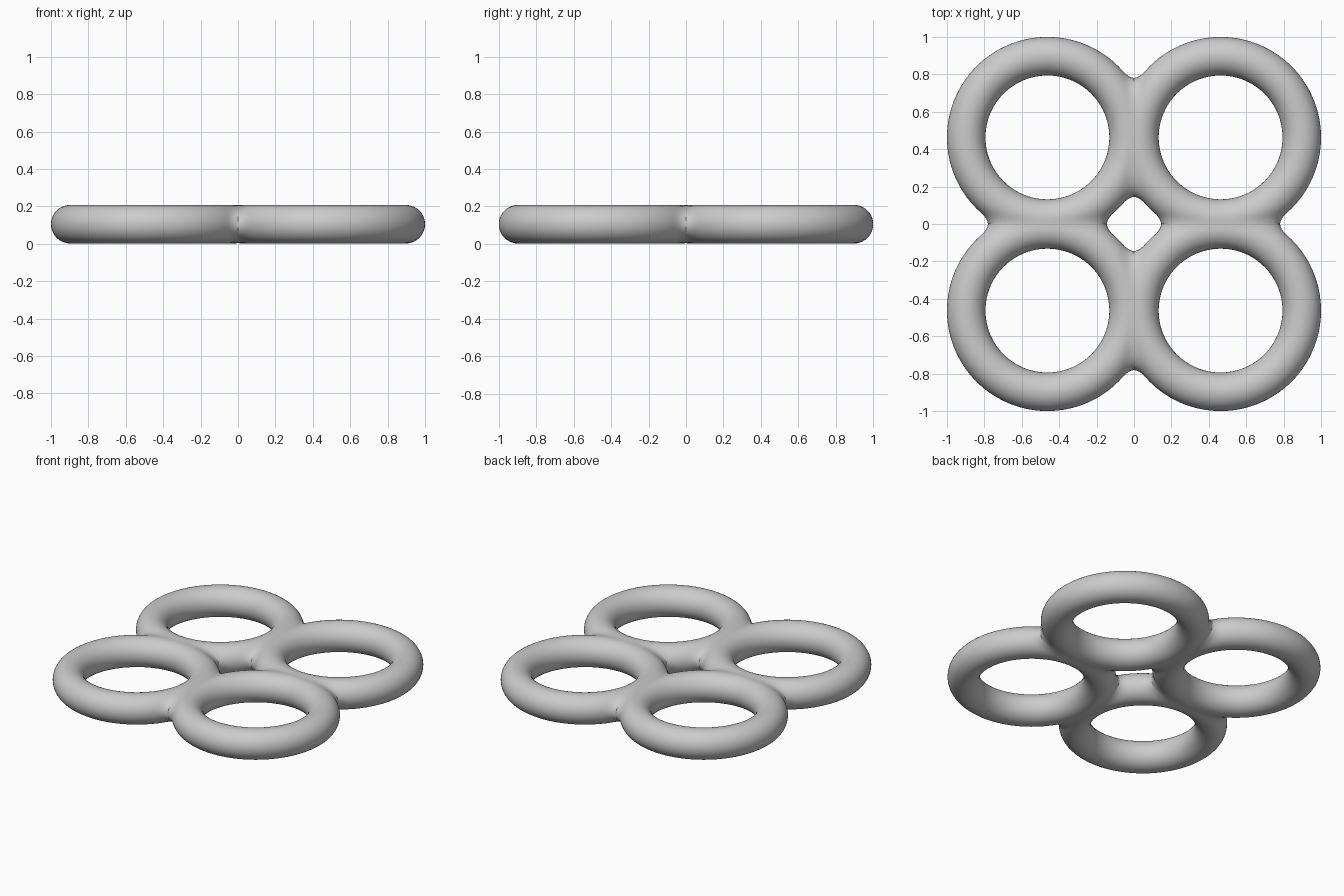
import bpy
import bmesh
from mathutils import Vector

CENTRE = Vector((0.463, 0.463, 0.105))   # centre of one ring
MAJOR, MINOR = 0.434, 0.103              # ring radius and tube radius
FILLET = 0.147                           # softness of the welds between rings

cube = bpy.data.objects.get("Cube")
if cube:
    bpy.data.objects.remove(cube, do_unlink=True)


def ring_distance(p, sx, sy):
    """Distance to the ring in one quadrant, and its outward direction."""
    q = p - Vector((CENTRE.x * sx, CENTRE.y * sy, CENTRE.z))
    flat = Vector((q.x, q.y, 0))
    away = q - flat.normalized() * MAJOR
    return away.length - MINOR, away.normalized()


def field(p):
    """Ring welded to its two neighbours; the weld is soft only in creases."""
    d, n = ring_distance(p, 1, 1)
    result = d
    for sx, sy in ((-1, 1), (1, -1)):
        other, m = ring_distance(p, sx, sy)
        k = max(FILLET * (1 - n.dot(m)) / 2, 1e-6)
        h = max(k - abs(d - other), 0) / k
        result = min(result, min(d, other) - h * h * k / 4)
    return result


# One ring, trimmed to its own quadrant
bpy.ops.mesh.primitive_torus_add(major_segments=128, minor_segments=40,
                                 major_radius=MAJOR, minor_radius=MINOR)
rings = bpy.context.object
rings.name = rings.data.name = "joined_rings"
rings.location = (0, 0, 0)
bm = bmesh.new()
bm.from_mesh(rings.data)
bmesh.ops.translate(bm, verts=bm.verts, vec=CENTRE)
for axis in ((1, 0, 0), (0, 1, 0)):
    bmesh.ops.bisect_plane(bm, geom=bm.verts[:] + bm.edges[:] + bm.faces[:], dist=1e-5,
                           plane_co=(0, 0, 0), plane_no=axis, clear_inner=True)

# Push the surface out to form the fillets, keeping seam points on their plane
EPS = 1e-4
STEPS = [Vector((EPS, 0, 0)), Vector((0, EPS, 0)), Vector((0, 0, EPS))]
for v in bm.verts:
    on_seam = [abs(v.co.x) < 1e-4, abs(v.co.y) < 1e-4, False]
    for _ in range(5):
        d = field(v.co)
        if abs(d) < 1e-5:
            break
        slope = Vector([0 if seam else (field(v.co + s) - field(v.co - s)) / (2 * EPS)
                        for s, seam in zip(STEPS, on_seam)])
        v.co -= slope * (d / max(slope.length_squared, 0.2))
    v.co.x = 0 if on_seam[0] else max(v.co.x, 0)
    v.co.y = 0 if on_seam[1] else max(v.co.y, 0)
bm.to_mesh(rings.data)
bm.free()

# Mirror into all four quadrants
mirror = rings.modifiers.new("four_rings", 'MIRROR')
mirror.use_axis = (True, True, False)
mirror.merge_threshold = 0.0005
bpy.ops.object.shade_smooth()

# Plain grey
grey = bpy.data.materials.new("plain_grey")
grey.use_nodes = True
colour = (0.6, 0.6, 0.6, 1)
grey.diffuse_color = colour
grey.node_tree.nodes["Principled BSDF"].inputs["Base Color"].default_value = colour
rings.data.materials.clear()
rings.data.materials.append(grey)
